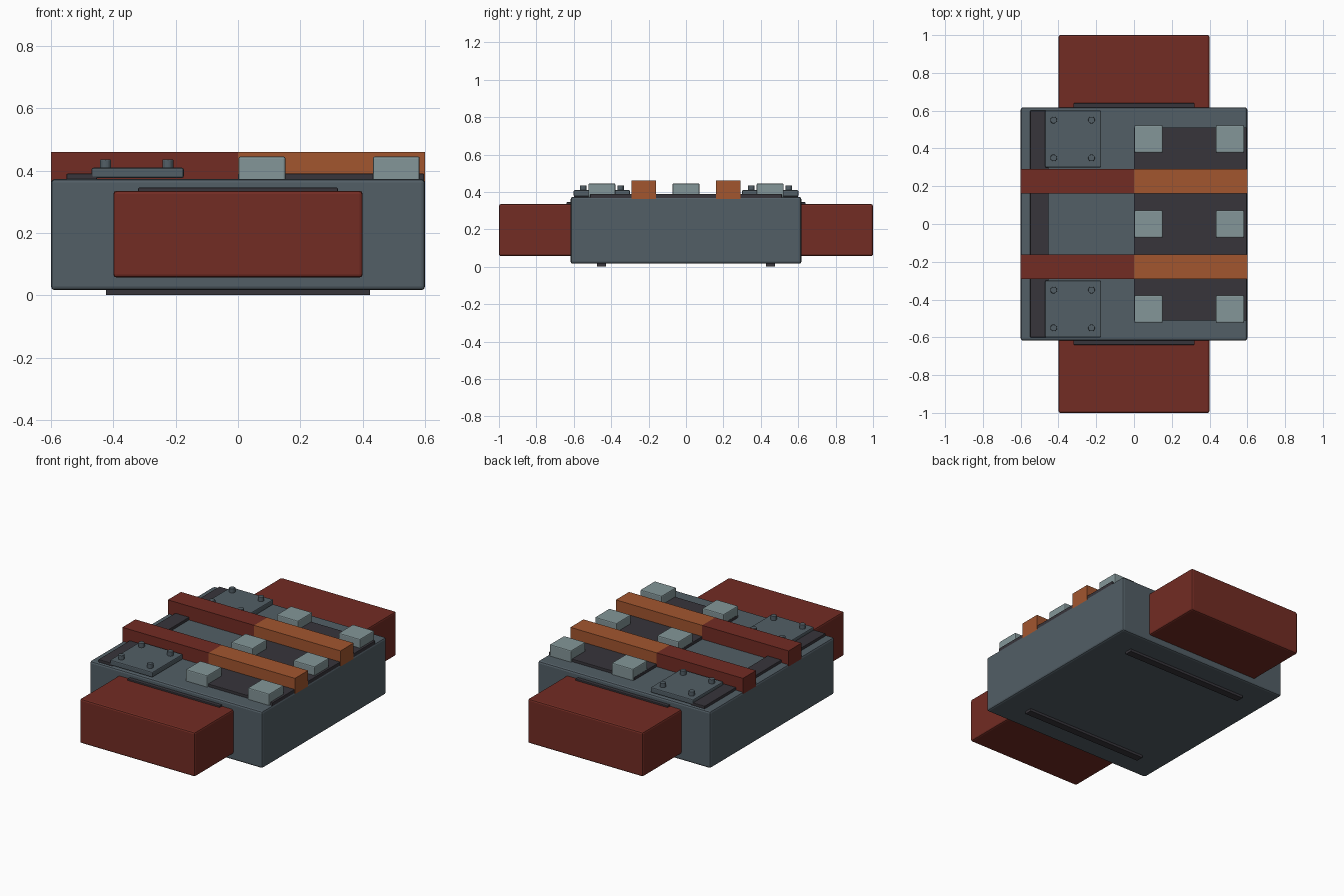
import bpy
import bmesh
from mathutils import Vector

default = bpy.data.objects.get("Cube")
if default:
    bpy.data.objects.remove(default, do_unlink=True)


def material(name, rgb):
    m = bpy.data.materials.new(name)
    m.use_nodes = True
    color = (*rgb, 1)
    m.diffuse_color = color
    m.node_tree.nodes["Principled BSDF"].inputs["Base Color"].default_value = color
    return m


SLATE = material("slate_grey", (0.085, 0.113, 0.133))
RED = material("dark_red", (0.17, 0.025, 0.017))
ORANGE = material("burnt_orange", (0.36, 0.092, 0.028))
PALE = material("pale_grey", (0.23, 0.305, 0.315))
DARK = material("charcoal", (0.038, 0.035, 0.043))


def finish(name, bm, mat, bevel):
    mesh = bpy.data.meshes.new(name)
    bm.to_mesh(mesh)
    bm.free()
    mesh.materials.append(mat)
    obj = bpy.data.objects.new(name, mesh)
    bpy.context.collection.objects.link(obj)
    if bevel:
        mod = obj.modifiers.new("soft_edges", "BEVEL")
        mod.width = bevel
        mod.segments = 2
    return obj


def box(name, xs, ys, zs, mat, bevel=0.0):
    """Box spanning the given x, y and z ranges."""
    lo, hi = (Vector(c) for c in zip(xs, ys, zs))
    bm = bmesh.new()
    bmesh.ops.create_cube(bm, size=1)
    for v in bm.verts:
        v.co = (lo + hi) / 2 + v.co * (hi - lo)
    return finish(name, bm, mat, bevel)


def span(center, width):
    return (center - width / 2, center + width / 2)


def bolt(name, x, y):
    bm = bmesh.new()
    bmesh.ops.create_cone(bm, cap_ends=True, segments=12, radius1=0.018,
                          radius2=0.018, depth=0.035)
    bmesh.ops.translate(bm, verts=bm.verts, vec=(x, y, 0.418))
    finish(name, bm, SLATE, 0.003)


TOP = 0.373

# Main hull and the flat panels on its deck
box("hull", (-0.6, 0.6), (-0.617, 0.617), (0.016, TOP), SLATE, 0.012)
box("deck_panel", (0, 0.597), (-0.512, 0.512), (0.36, 0.39), DARK, 0.003)
box("deck_strip", (-0.55, -0.453), (-0.6, 0.6), (0.36, 0.39), DARK, 0.003)

for side, s in (("front", -1), ("back", 1)):
    # End block and the dark seam along its upper edge
    box(side + "_block", (-0.4, 0.4), sorted((s * 0.6, s)), (0.057, 0.335), RED, 0.01)
    box(side + "_seam", (-0.32, 0.32), sorted((s * 0.6, s * 0.64)), (0.3, 0.345), DARK, 0.003)

    # Two-colour rail across the deck
    rail = span(s * 0.226, 0.13)
    box(side + "_rail_right", (-0.6, 0), rail, (0.36, 0.46), RED)
    box(side + "_rail_left", (0, 0.6), rail, (0.36, 0.46), ORANGE)

    # Bolted hatch plate
    box(side + "_plate", (-0.47, -0.174), span(s * 0.45, 0.302), (0.376, 0.409), SLATE, 0.006)
    for x in (-0.425, -0.225):
        for dy in (-0.1, 0.1):
            bolt(side + "_bolt", x, s * 0.45 + dy)

    # Skid under the hull
    box(side + "_skid", (-0.424, 0.424), span(s * 0.452, 0.048), (0, 0.03), DARK, 0.003)

# Grid of raised pads
for x in (0.077, 0.508):
    for y in (-0.45, 0, 0.45):
        box("pad", span(x, 0.15), span(y, 0.144), (0.36, 0.445), PALE, 0.006)
